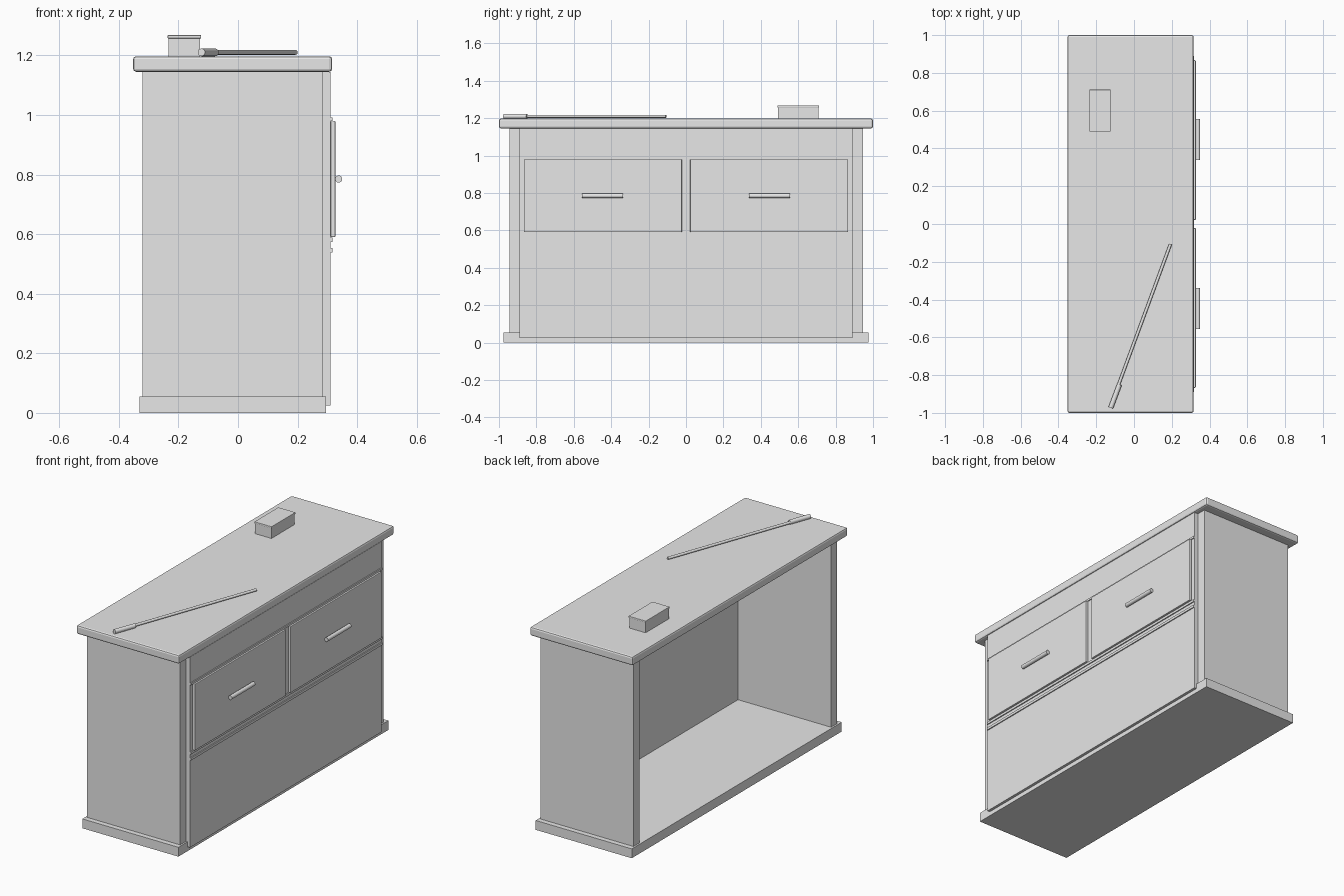
import bpy
from mathutils import Vector

cube = bpy.data.objects.get("Cube")
if cube:
    bpy.data.objects.remove(cube, do_unlink=True)

grey = bpy.data.materials.new("plain_grey")
grey.use_nodes = True
grey.diffuse_color = (0.8, 0.8, 0.8, 1)
grey.node_tree.nodes["Principled BSDF"].inputs["Base Color"].default_value = (0.8, 0.8, 0.8, 1)


def box(name, x, y, z, bevel=0.0):
    """Box from (min, max) ranges, with optional rounded edges."""
    bpy.ops.mesh.primitive_cube_add(size=1, location=[sum(r) / 2 for r in (x, y, z)])
    ob = bpy.context.object
    ob.name = name
    ob.scale = [r[1] - r[0] for r in (x, y, z)]
    bpy.ops.object.transform_apply(location=False, rotation=False, scale=True)
    ob.data.materials.append(grey)
    if bevel:
        mod = ob.modifiers.new("rounded_edges", "BEVEL")
        mod.width = bevel
        mod.segments = 2
    return ob


def rod(name, start, end, radius):
    """Cylinder between two points."""
    a, b = Vector(start), Vector(end)
    bpy.ops.mesh.primitive_cylinder_add(
        vertices=16, radius=radius, depth=(b - a).length, location=(a + b) / 2,
        rotation=(b - a).to_track_quat("Z", "Y").to_euler())
    ob = bpy.context.object
    ob.name = name
    ob.data.materials.append(grey)
    bpy.ops.object.shade_smooth_by_angle()
    return ob


# Cabinet shell, open at the back
box("base_plinth", (-0.33, 0.295), (-0.975, 0.975), (0, 0.055))
box("counter_top", (-0.352, 0.316), (-1, 1), (1.145, 1.197), 0.01)
box("display_panel", (0.285, 0.311), (-0.89, 0.89), (0.025, 1.145))

# Side walls and drawers, one for each end
for end, s in (("right", -1), ("left", 1)):
    def span(a, b):
        return sorted((s * a, s * b))
    box("side_wall_" + end, (-0.32, 0.285), span(0.89, 0.945), (0.055, 1.145))
    box("drawer_front_" + end, (0.311, 0.327), span(0.022, 0.867), (0.59, 0.98), 0.003)
    rod("drawer_handle_" + end, (0.338, s * 0.338, 0.785), (0.338, s * 0.555, 0.785), 0.012)

# Thin trim rails above and below the drawers
for name, z in (("upper", (0.98, 0.992)), ("middle", (0.574, 0.588)), ("lower", (0.538, 0.553))):
    box("trim_rail_" + name, (0.311, 0.317), (-0.89, 0.89), z)

# Small lidded box on the counter
box("small_box", (-0.233, -0.127), (0.492, 0.708), (1.197, 1.257))
box("small_box_lid", (-0.236, -0.124), (0.489, 0.711), (1.257, 1.268), 0.002)

# Slim stick with a thicker grip
rod("stick_shaft", (-0.085, -0.86, 1.21), (0.193, -0.107, 1.21), 0.008)
rod("stick_grip", (-0.123, -0.973, 1.21), (-0.077, -0.85, 1.21), 0.013)
